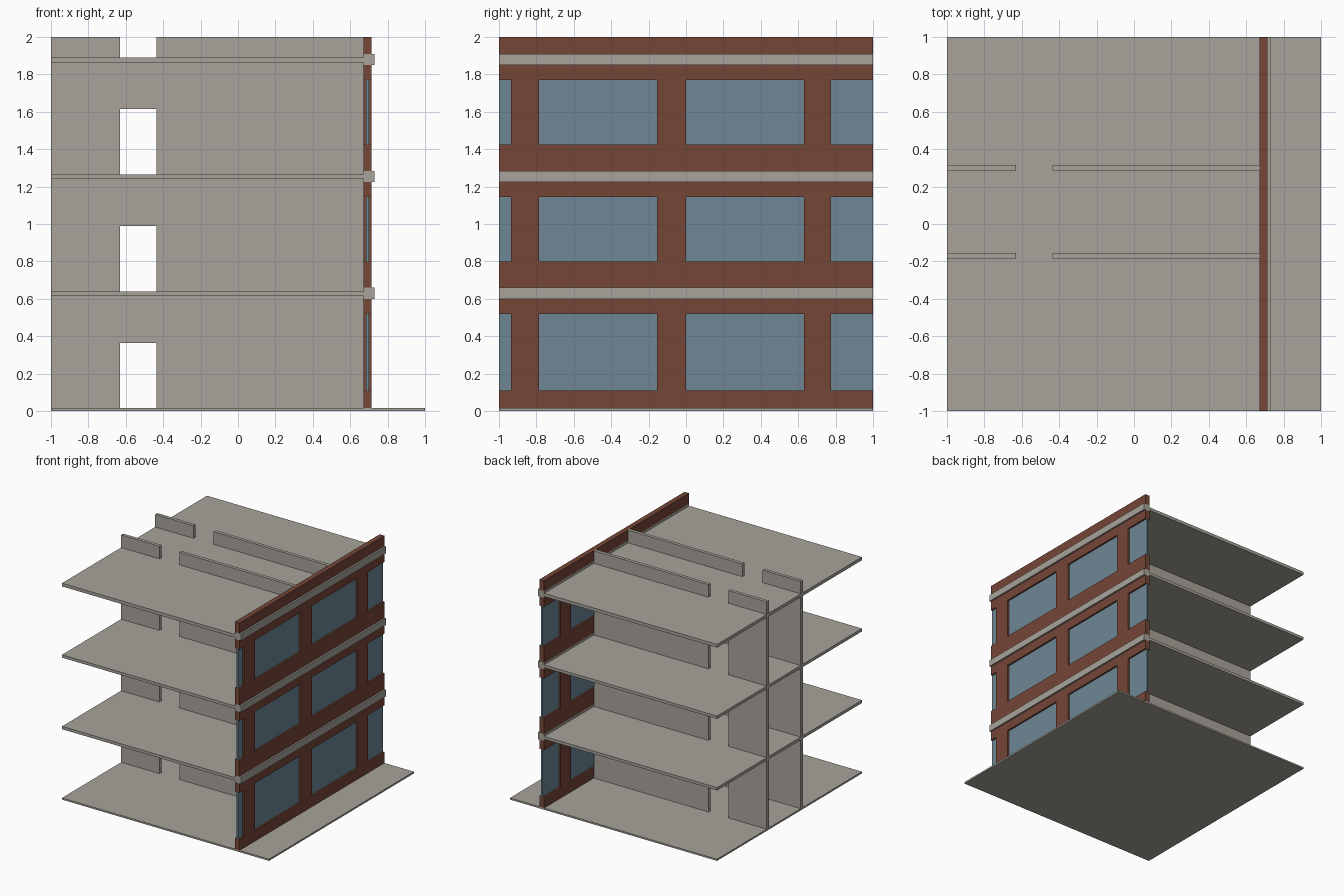
import bpy, bmesh

if "Cube" in bpy.data.objects:
    bpy.data.objects.remove(bpy.data.objects["Cube"], do_unlink=True)


def material(name, rgb):
    m = bpy.data.materials.new(name)
    m.use_nodes = True
    m.diffuse_color = (*rgb, 1)
    m.node_tree.nodes["Principled BSDF"].inputs["Base Color"].default_value = (*rgb, 1)
    return m


CONCRETE = material("warm grey concrete", (0.392, 0.366, 0.328))
BRICK = material("red brown brick", (0.178, 0.061, 0.037))
GLASS = material("blue glass", (0.156, 0.242, 0.305))


def finish(name, bm, mat):
    bmesh.ops.recalc_face_normals(bm, faces=bm.faces)
    mesh = bpy.data.meshes.new(name)
    bm.to_mesh(mesh)
    bm.free()
    mesh.materials.append(mat)
    obj = bpy.data.objects.new(name, mesh)
    bpy.context.collection.objects.link(obj)
    return obj


def box(name, xs, ys, zs, mat):
    bm = bmesh.new()
    bmesh.ops.create_cube(bm, size=1)
    for v in bm.verts:
        for i, (a, b) in enumerate((xs, ys, zs)):
            v.co[i] = a if v.co[i] < 0 else b
    return finish(name, bm, mat)


def pierced_wall(name, axis, faces, us, zs, openings, mat):
    """Wall between two parallel planes, with grid cells left out as openings.
    axis is the thickness axis: 0 for x, 1 for y; us runs along the other."""
    bm = bmesh.new()
    start, end = faces

    def point(u, z):
        return (start, u, z) if axis == 0 else (u, start, z)

    grid = [[bm.verts.new(point(u, z)) for z in zs] for u in us]
    for i in range(len(us) - 1):
        for j in range(len(zs) - 1):
            if (i, j) not in openings:
                bm.faces.new((grid[i][j], grid[i + 1][j],
                              grid[i + 1][j + 1], grid[i][j + 1]))
    # Thicken the sheet into a closed wall
    ext = bmesh.ops.extrude_face_region(bm, geom=bm.faces[:], use_keep_orig=True)
    for v in ext["geom"]:
        if isinstance(v, bmesh.types.BMVert):
            v.co[axis] = end
    return finish(name, bm, mat)


FACADE_IN, FACADE_OUT, BAND_OUT = 0.67, 0.715, 0.73
GROUND_TOP = 0.015
slabs = [(0.615, 0.64), (1.24, 1.265), (1.862, 1.89)]
bands = [(0.60, 0.66), (1.225, 1.283), (1.85, 1.91)]
windows_z = [(0.11, 0.52), (0.80, 1.145), (1.425, 1.77)]
windows_y = [(-1, -0.935), (-0.785, -0.155), (0, 0.63), (0.775, 1)]
pane_joints = {1: -0.62, 2: 0.16}

# Floors and projecting string courses
box("ground_slab", (-1, 1), (-1, 1), (0, GROUND_TOP), CONCRETE)
for n, (slab, band) in enumerate(zip(slabs, bands), 1):
    box(f"floor_slab_{n}", (-1, FACADE_IN), (-1, 1), slab, CONCRETE)
    box(f"facade_band_{n}", (FACADE_IN, BAND_OUT), (-1, 1), band, CONCRETE)

# Brick facade, one storey at a time, with recessed glazing
facade_us = [y for span in windows_y for y in span]
bottoms = [GROUND_TOP] + [b[1] for b in bands]
for n, (lo, hi) in enumerate(windows_z):
    pierced_wall(f"brick_facade_{n + 1}", 0, (FACADE_IN, FACADE_OUT), facade_us,
                 [bottoms[n], lo, hi, bands[n][0]],
                 {(i, 1) for i in (0, 2, 4, 6)}, BRICK)
    for w, (a, b) in enumerate(windows_y):
        cuts = [a, pane_joints[w], b] if w in pane_joints else [a, b]
        for p in range(len(cuts) - 1):
            box(f"window_pane_{n + 1}_{w + 1}_{p + 1}", (0.685, 0.70),
                (cuts[p], cuts[p + 1]), (lo, hi), GLASS)
box("brick_parapet", (FACADE_IN, FACADE_OUT), (-1, 1), (bottoms[3], 2), BRICK)

# Inner cross walls with a doorway on each storey, cut off above the top floor
DOOR = (-0.63, -0.437)
wall_us = [-1, *DOOR, FACADE_IN]
wall_bottoms = [GROUND_TOP] + [s[1] for s in slabs]
wall_tops = [s[0] for s in slabs]
for side, y in (("front", (-0.185, -0.155)), ("back", (0.285, 0.315))):
    for n, (lo, hi) in enumerate(zip(wall_bottoms, wall_tops), 1):
        pierced_wall(f"{side}_cross_wall_{n}", 1, y, wall_us,
                     [lo, lo + 0.35, hi], {(1, 0)}, CONCRETE)
    pierced_wall(f"{side}_cross_wall_stub", 1, y, wall_us,
                 [wall_bottoms[3], 2], {(1, 0)}, CONCRETE)
